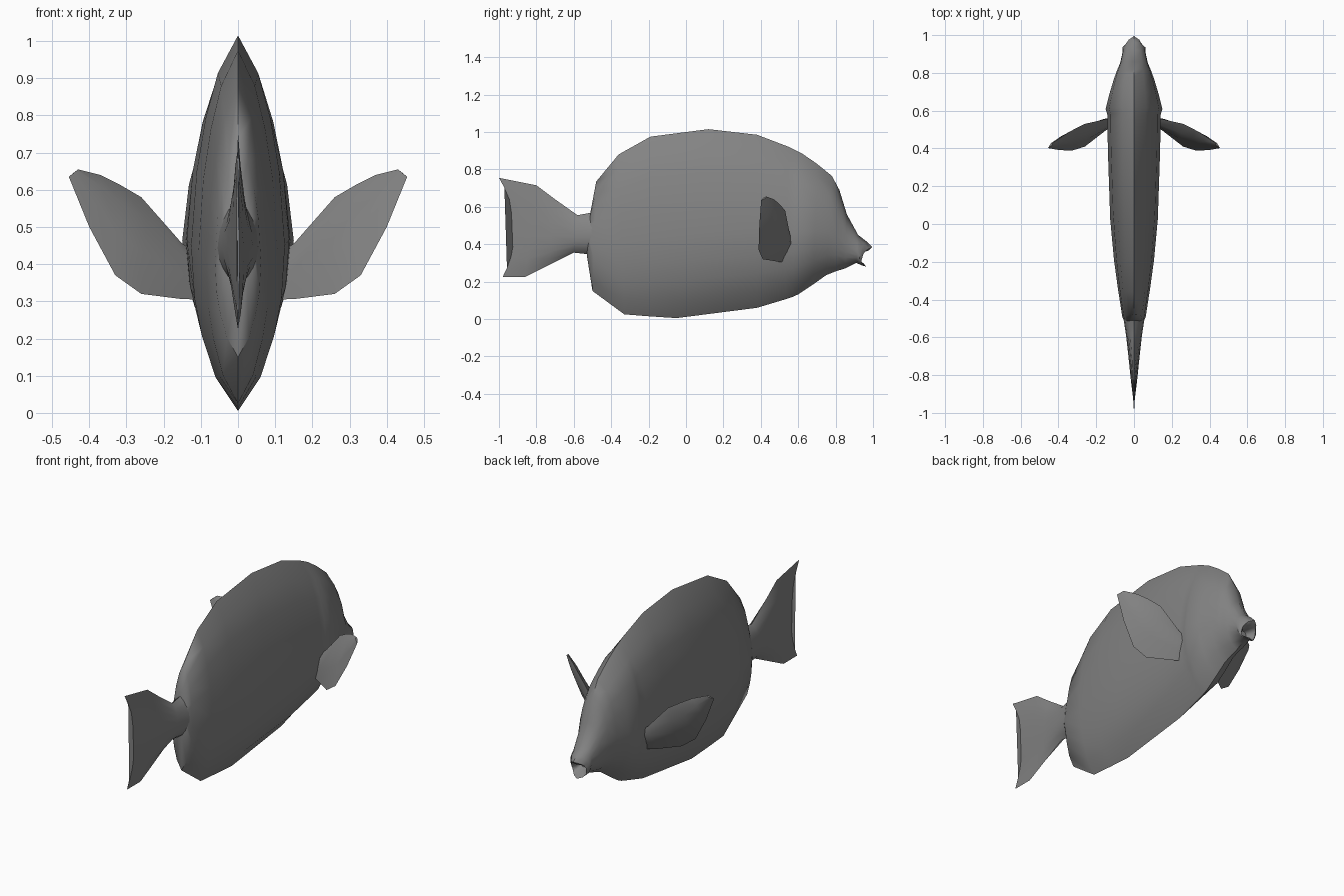
import bpy, bmesh, math
from mathutils import Vector

if "Cube" in bpy.data.objects:
    bpy.data.objects.remove(bpy.data.objects["Cube"])

grey = bpy.data.materials.new("slate grey")
grey.diffuse_color = (0.23, 0.23, 0.23, 1)
grey.use_nodes = True
grey.node_tree.nodes["Principled BSDF"].inputs["Base Color"].default_value = grey.diffuse_color

# lens cross-section: (fraction from top to bottom, relative half width)
LENS = [(0, 0), (.1, .43), (.22, .69), (.36, .88), (.56, 1), (.7, .93), (.8, .77), (.91, .48), (1, 0)]


def ring(ytop, ztop, ybot, zbot, half, bend=0.0, rounding=0.0):
    """Closed section; bend moves the middle along y, rounding blends lens to ellipse."""
    right = []
    for t, w in LENS:
        arch = 4 * t * (1 - t)
        w += (math.sqrt(arch) - w) * rounding
        right.append(Vector((half * w, ytop + (ybot - ytop) * t + bend * min(1, 1.25 * arch),
                             ztop + (zbot - ztop) * t)))
    left = [Vector((-p.x, p.y, p.z)) for p in right[-2:0:-1]]
    return right + left


def loft(name, rings, angle):
    bm = bmesh.new()
    loops = [[bm.verts.new(p) for p in r] for r in rings]
    n = len(loops[0])
    for a, b in zip(loops, loops[1:]):
        for i in range(n):
            j = (i + 1) % n
            bm.faces.new((a[i], a[j], b[j], b[i]))
    bm.faces.new(loops[0])
    bm.faces.new(loops[-1])
    bmesh.ops.recalc_face_normals(bm, faces=bm.faces)
    mesh = bpy.data.meshes.new(name)
    bm.to_mesh(mesh)
    bm.free()
    obj = bpy.data.objects.new(name, mesh)
    bpy.context.collection.objects.link(obj)
    mesh.materials.append(grey)
    bpy.ops.object.select_all(action='DESELECT')
    obj.select_set(True)
    bpy.context.view_layer.objects.active = obj
    bpy.ops.object.shade_smooth_by_angle(angle=math.radians(angle))
    return obj


# tail fin, flaring from the narrow stalk to a forked thin edge
loft("tail_fin", [
    ring(-1.0, .755, -.98, .225, .004, .06),
    ring(-.80, .715, -.86, .225, .016, 0),
    ring(-.70, .64, -.73, .29, .028),
    ring(-.58, .555, -.60, .355, .042, 0, .3),
    ring(-.50, .57, -.51, .345, .055, 0, .3),
], 45)

# body, from the tail stalk to the open mouth
loft("body", [
    ring(-.51, .575, -.53, .34, .048, 0, .2),
    ring(-.48, .735, -.50, .15, .062),
    ring(-.36, .88, -.33, .025, .085),
    ring(-.19, .975, -.19, .014, .106),
    ring(.12, 1.015, -.05, .005, .126),
    ring(.38, .985, .38, .06, .138),
    ring(.55, .92, .53, .105, .141),
    ring(.59, .90, .57, .118, .141),
    ring(.62, .885, .60, .132, .150),      # gill cover edge
    ring(.70, .83, .68, .185, .130, 0, .1),
    ring(.78, .765, .75, .235, .108, 0, .25),
    ring(.82, .69, .80, .255, .092, 0, .5),
    ring(.86, .56, .85, .27, .073, 0, .8),
    ring(.92, .45, .91, .30, .060, 0, 1),
    ring(.965, .415, .94, .287, .062, -.02, 1),
    ring(.995, .385, .963, .28, .046, -.035, 1),  # lips
    ring(.98, .368, .95, .298, .034, -.035, 1),
    ring(.90, .36, .90, .32, .02, 0, 1),   # mouth cavity
], 50)

# pectoral fins: upper edge, lower edge and thickness from root to tip
SPANS = [
    ((.11, .565, .43), (.10, .525, .305), .012),
    ((.15, .555, .455), (.15, .495, .306), .020),
    ((.26, .53, .58), (.26, .41, .32), .024),
    ((.32, .50, .615), (.33, .388, .37), .022),
    ((.37, .47, .64), (.40, .392, .50), .017),
    ((.43, .43, .655), (.455, .402, .635), .006),
]
chord_axis = Vector((0, .9, .42))
span_axis = Vector((.83, -.42, .36))
across = chord_axis.cross(span_axis).normalized()
for side, label in ((1, "right"), (-1, "left")):
    rings = []
    for up, low, thick in SPANS:
        up, low = Vector(up), Vector(low)
        # face normal of the fin at this span
        normal = (up - low).cross(span_axis).normalized()
        pts = [up, up.lerp(low, .25) + normal * thick, up.lerp(low, .6) + normal * thick * .7,
               low, up.lerp(low, .6) - normal * thick * .7, up.lerp(low, .25) - normal * thick]
        rings.append([Vector((p.x * side, p.y, p.z)) for p in pts])
    loft(label + "_pectoral_fin", rings, 40)
